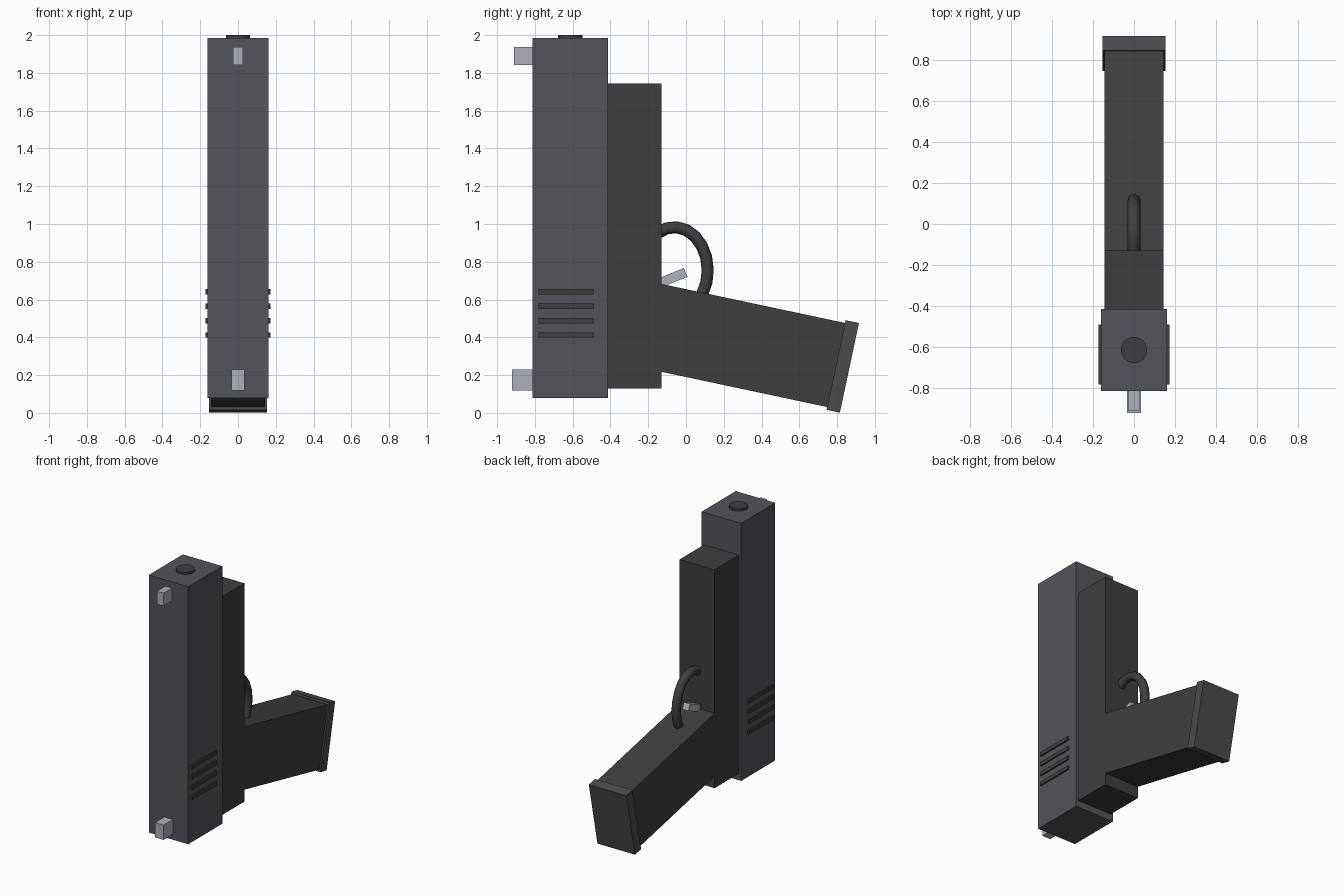
import bpy, math
from mathutils import Vector

if "Cube" in bpy.data.objects:
    bpy.data.objects.remove(bpy.data.objects["Cube"])


def material(name, rgb):
    m = bpy.data.materials.new(name)
    m.diffuse_color = (*rgb, 1)
    m.use_nodes = True
    m.node_tree.nodes["Principled BSDF"].inputs["Base Color"].default_value = m.diffuse_color
    return m


SLIDE = material("slide_grey", (0.085, 0.09, 0.105))
FRAME = material("frame_dark", (0.05, 0.048, 0.052))
PLATE = material("plate_grey", (0.07, 0.07, 0.078))
METAL = material("light_metal", (0.42, 0.44, 0.49))


def box(name, centre, size, mat, tilt=0.0):
    bpy.ops.mesh.primitive_cube_add(size=1, location=centre)
    ob = bpy.context.object
    ob.name = name
    ob.scale = size
    ob.rotation_euler.x = math.radians(tilt)
    bpy.ops.object.transform_apply(location=False, rotation=True, scale=True)
    ob.data.materials.append(mat)
    return ob


# Main body blocks
box("slide", (0, -0.613, 1.032), (0.323, 0.398, 1.905), SLIDE)
box("frame", (0, -0.273, 0.937), (0.286, 0.286, 1.615), FRAME)

# Muzzle disc on the top end
bpy.ops.mesh.primitive_cylinder_add(vertices=32, radius=0.064, depth=0.1,
                                    location=(0, -0.613, 1.95))
muzzle = bpy.context.object
muzzle.name = "muzzle"
muzzle.data.materials.append(FRAME)
bpy.ops.object.shade_smooth_by_angle()

# Sights
box("front_sight", (0, -0.855, 1.89), (0.054, 0.11, 0.095), METAL)
box("rear_sight", (0, -0.86, 0.174), (0.07, 0.12, 0.11), METAL)

# Raised grip ribs, on both sides
for side, sx in (("right", 1), ("left", -1)):
    for i in range(4):
        box(f"rib_{side}_{i + 1}", (sx * 0.161, -0.635, 0.412 + i * 0.0763),
            (0.022, 0.29, 0.028), FRAME)

# Tilted handle and its end plate share one axis
TILT = -12
axis = Vector((0, math.cos(math.radians(TILT)), math.sin(math.radians(TILT))))
plate_centre = Vector((0, 0.83, 0.246))
handle_len = 1.13
box("handle", plate_centre - axis * (handle_len / 2 + 0.03),
    (0.286, handle_len, 0.455), FRAME, TILT)
box("handle_end_plate", plate_centre, (0.308, 0.072, 0.485), PLATE, TILT)

# Trigger
box("trigger", (0, -0.085, 0.71), (0.05, 0.18, 0.05), METAL, 22)

# Guard: round tube along part of an ellipse
curve = bpy.data.curves.new("trigger_guard", "CURVE")
curve.dimensions = "3D"
curve.bevel_depth = 0.032
curve.bevel_resolution = 2
curve.use_fill_caps = True
spline = curve.splines.new("POLY")
steps = 10
spline.points.add(steps)
for i, p in enumerate(spline.points):
    a = math.radians(120 - 170 * i / steps)
    p.co = (0, -0.062 + 0.177 * math.cos(a), 0.755 + 0.228 * math.sin(a), 1)
guard = bpy.data.objects.new("trigger_guard", curve)
bpy.context.collection.objects.link(guard)
curve.materials.append(FRAME)
